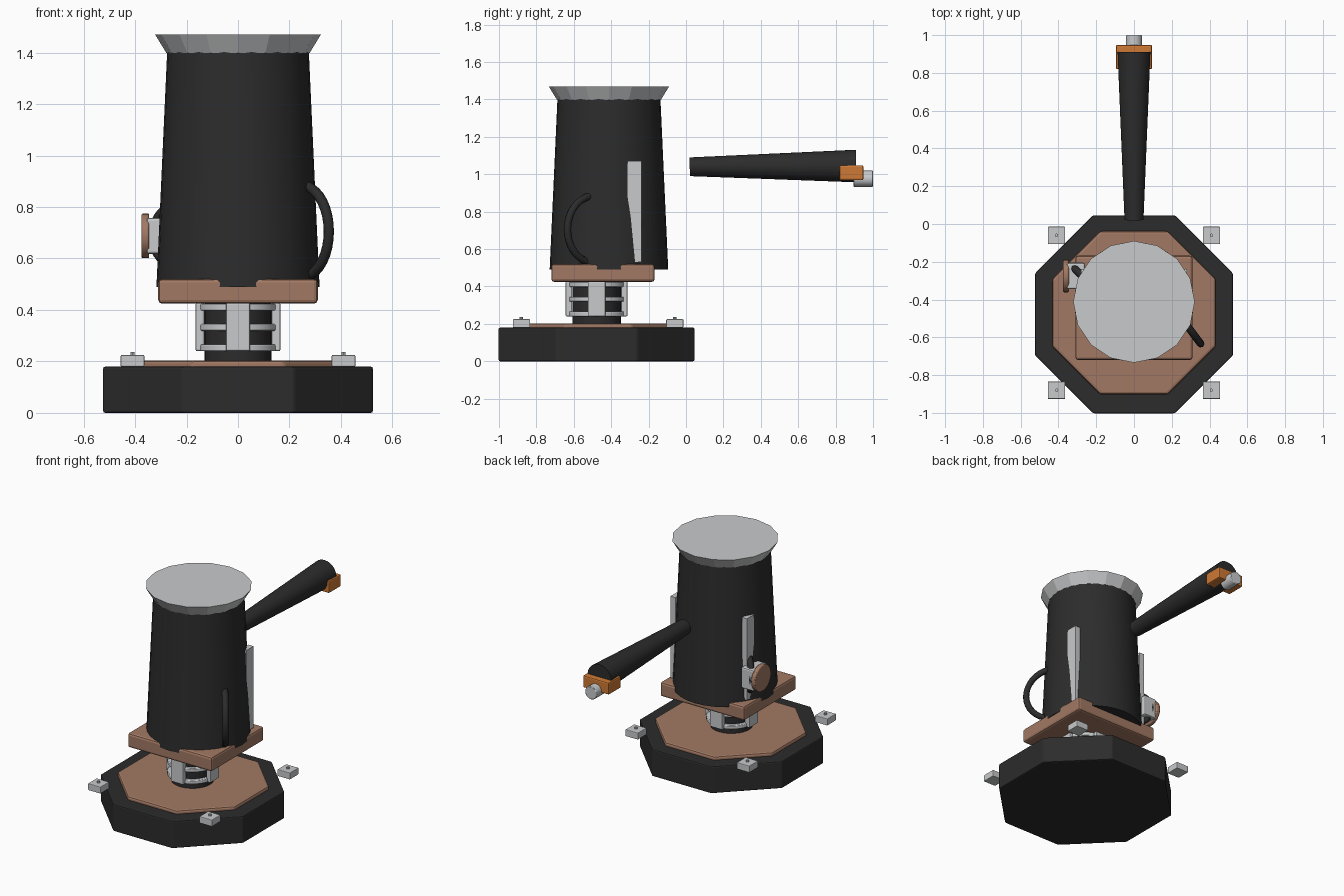
import bpy
from math import pi, cos, sin, radians
from mathutils import Vector

cube = bpy.data.objects.get("Cube")
if cube:
    bpy.data.objects.remove(cube, do_unlink=True)


def material(name, rgb):
    m = bpy.data.materials.new(name)
    m.use_nodes = True
    m.diffuse_color = (*rgb, 1)
    bsdf = next(n for n in m.node_tree.nodes if n.type == 'BSDF_PRINCIPLED')
    bsdf.inputs["Base Color"].default_value = (*rgb, 1)
    bsdf.inputs["Roughness"].default_value = 0.6
    return m


BLACK = material("charcoal black", (0.025, 0.025, 0.025))
COPPER = material("copper brown", (0.36, 0.19, 0.125))
SILVER = material("light silver", (0.58, 0.59, 0.60))
ORANGE = material("orange", (0.62, 0.19, 0.035))


def finish(name, mat, bevel=0.0, smooth=False):
    ob = bpy.context.object
    ob.name = name
    ob.data.materials.append(mat)
    bpy.ops.object.transform_apply(location=False, rotation=True, scale=True)
    if smooth:
        bpy.ops.object.shade_smooth_by_angle(angle=radians(30))
    if bevel:
        mod = ob.modifiers.new("soft edges", 'BEVEL')
        mod.width = bevel
        mod.segments = 2
        mod.limit_method = 'ANGLE'
        mod.angle_limit = radians(40)
    return ob


def box(name, mat, lo, hi, bevel=0.0):
    lo, hi = Vector(lo), Vector(hi)
    bpy.ops.mesh.primitive_cube_add(size=1, location=(lo + hi) / 2)
    bpy.context.object.scale = hi - lo
    return finish(name, mat, bevel)


def cone(name, mat, start, end, r1, r2, sides=32, bevel=0.0, smooth=True, spin=0.0):
    start, end = Vector(start), Vector(end)
    axis = end - start
    bpy.ops.mesh.primitive_cone_add(vertices=sides, radius1=r1, radius2=r2,
                                    depth=axis.length, location=(start + end) / 2)
    ob = bpy.context.object
    if abs(axis.z) > 0.9 * axis.length:
        ob.rotation_euler.z = spin
    else:
        ob.rotation_euler = axis.to_track_quat('Z', 'Y').to_euler()
    return finish(name, mat, bevel, smooth)


def arc_tube(name, mat, centre, heading, radius, thickness):
    """Vertical half loop that bulges out along the heading."""
    curve = bpy.data.curves.new(name, 'CURVE')
    curve.dimensions = '3D'
    curve.bevel_depth = thickness
    curve.bevel_resolution = 2
    curve.use_fill_caps = True
    steps = 18
    spline = curve.splines.new('POLY')
    spline.points.add(steps)
    out = Vector((heading[0], heading[1], 0)).normalized()
    for i, p in enumerate(spline.points):
        a = -pi / 2 + pi * i / steps
        p.co = (*(Vector(centre) + out * radius * cos(a)
                  + Vector((0, 0, radius * sin(a)))), 1)
    spline.use_smooth = True
    ob = bpy.data.objects.new(name, curve)
    curve.materials.append(mat)
    bpy.context.collection.objects.link(ob)


# Octagonal base and its inlaid top
EIGHTH = pi / 8
base_y, body_y = -0.478, -0.412
across = 1 / cos(EIGHTH)
cone("base", BLACK, (0, base_y, 0), (0, base_y, 0.18), 0.524 * across, 0.524 * across,
     8, 0.008, False, EIGHTH)
cone("base_inlay", COPPER, (0, base_y + 0.008, 0.17), (0, base_y + 0.008, 0.203),
     0.432 * across, 0.432 * across, 8, 0.012, False, EIGHTH)

# Corner clamps with small bolts
for side, sx in (("right", -1), ("left", 1)):
    for end, y in (("front", -0.88), ("back", -0.06)):
        x = sx * 0.41
        box(f"{end}_{side}_clamp", SILVER, (x - 0.046, y - 0.046, 0.18),
            (x + 0.046, y + 0.046, 0.225), 0.004)
        cone(f"{end}_{side}_bolt", SILVER, (x, y, 0.22), (x, y, 0.237), 0.009, 0.009, 10)

# Neck core with ring and bar cage
cone("neck_core", BLACK, (0, base_y, 0.19), (0, base_y, 0.44), 0.13, 0.13)
for i in range(3):
    z = 0.253 + 0.079 * i
    cone(f"cage_ring_{i + 1}", SILVER, (0, base_y, z - 0.013), (0, base_y, z + 0.013),
         0.153, 0.153, 32, 0.004)
for i in range(4):
    a = i * pi / 2
    x, y = 0.148 * cos(a), base_y + 0.148 * sin(a)
    dx, dy = (0.017, 0.047) if i % 2 == 0 else (0.047, 0.017)
    box(f"cage_bar_{i + 1}", SILVER, (x - dx, y - dy, 0.24), (x + dx, y + dy, 0.428), 0.006)

# Tray, tapered body and flared lid
box("tray", COPPER, (-0.31, -0.72, 0.425), (0.31, -0.168, 0.52), 0.014)
cone("body", BLACK, (0, body_y, 0.49), (0, body_y, 1.41), 0.317, 0.275)
cone("lid", SILVER, (0, body_y, 1.398), (0, body_y, 1.47), 0.278, 0.322, 16,
     smooth=False)

# Side gauge strips sunk into the taper of the body
for side, sx in (("right", -1), ("left", 1)):
    box(f"{side}_gauge", SILVER, (sx * 0.263 - 0.018, -0.314, 0.53),
        (sx * 0.263 + 0.018, -0.238, 1.072))

# Large carrying handle
arc_tube("side_handle", BLACK, (0.245, -0.49, 0.705), (0.6, -0.8), 0.18, 0.02)

# Valve with round copper cap and small loop
valve_y, valve_z = -0.275, 0.688
box("valve_block", SILVER, (-0.355, valve_y - 0.07, valve_z - 0.07),
    (-0.26, valve_y + 0.07, valve_z + 0.07), 0.01)
cone("valve_cap", COPPER, (-0.345, valve_y, valve_z), (-0.375, valve_y, valve_z),
     0.087, 0.087, 24, 0.006)
arc_tube("valve_loop", BLACK, (-0.25, -0.3, valve_z), (-0.7, 0.7), 0.11, 0.02)

# Rear arm with bracket and end knob
cone("rear_arm", BLACK, (0, 0.02, 1.04), (0, 0.91, 1.044), 0.05, 0.087)
box("arm_bracket", ORANGE, (-0.096, 0.82, 0.968), (0.096, 0.948, 1.048), 0.008)
cone("end_knob", SILVER, (0, 0.895, 0.976), (0, 1.0, 0.976), 0.043, 0.043, 16, 0.004)
